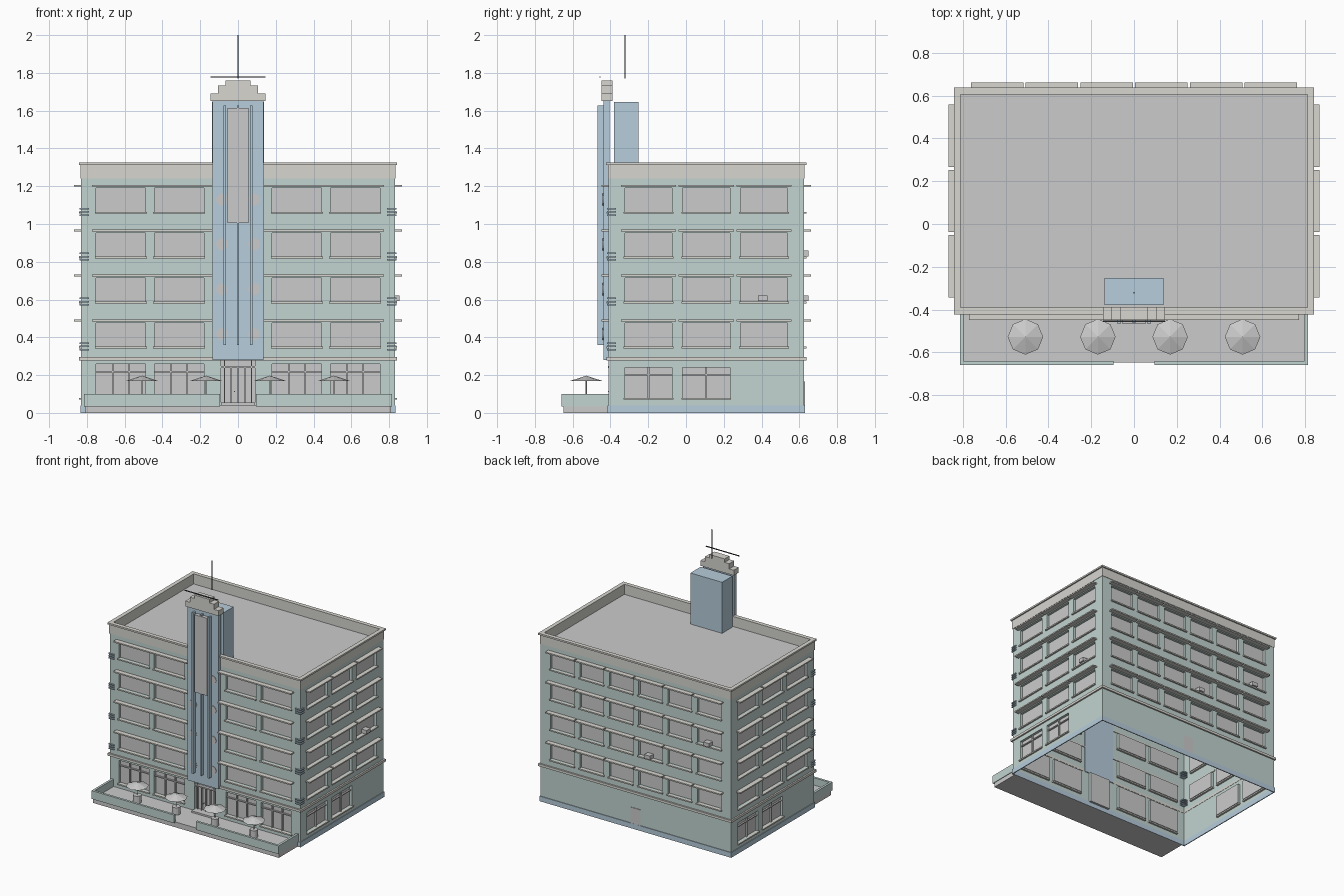
import bpy, bmesh, math
from mathutils import Vector

if "Cube" in bpy.data.objects:
    bpy.data.objects.remove(bpy.data.objects["Cube"])

HX, Y0, Y1 = 0.83, -0.41, 0.625
CY = (Y0 + Y1) / 2
FLOORS = [0.352 + 0.2375 * i for i in range(4)]
WIN_H = 0.125


def material(name, rgb):
    m = bpy.data.materials.new(name)
    m.diffuse_color = (*rgb, 1)
    m.use_nodes = True
    m.node_tree.nodes["Principled BSDF"].inputs["Base Color"].default_value = m.diffuse_color
    return m


TEAL = material("pale_teal", (0.54, 0.66, 0.63))
BLUE = material("pale_blue", (0.47, 0.61, 0.71))
CREAM = material("cream", (0.68, 0.67, 0.63))
DARK = material("dark_metal", (0.05, 0.05, 0.06))

parts = {}


def part(name, mat=None):
    if name not in parts:
        parts[name] = (bmesh.new(), mat)
    return parts[name][0]


def quad(bm, pts):
    bm.faces.new([bm.verts.new(p) for p in pts])


# facade frames: centre, direction along the wall, outward normal
FRONT = (Vector((0, Y0, 0)), Vector((1, 0, 0)), Vector((0, -1, 0)))
RIGHT = (Vector((HX, CY, 0)), Vector((0, 1, 0)), Vector((1, 0, 0)))
BACK = (Vector((0, Y1, 0)), Vector((-1, 0, 0)), Vector((0, 1, 0)))
LEFT = (Vector((-HX, CY, 0)), Vector((0, -1, 0)), Vector((-1, 0, 0)))


def at(f, u, d, z):
    return f[0] + f[1] * u + f[2] * d + Vector((0, 0, z))


def fbox(bm, f, u0, u1, d0, d1, z0, z1):
    v = [bm.verts.new(at(f, u, d, z)) for z in (z0, z1)
         for u, d in ((u0, d1), (u1, d1), (u1, d0), (u0, d0))]
    for idx in ((3, 2, 1, 0), (4, 5, 6, 7), (0, 1, 5, 4), (1, 2, 6, 5), (2, 3, 7, 6), (3, 0, 4, 7)):
        bm.faces.new([v[i] for i in idx])


WORLD = (Vector((0, 0, 0)), Vector((1, 0, 0)), Vector((0, -1, 0)))


def box(bm, x0, x1, y0, y1, z0, z1):
    fbox(bm, WORLD, x0, x1, -y1, -y0, z0, z1)


def ring(bm, out, inn, z0, z1):
    # rectangular band around the building
    def loop(o, z):
        return [Vector(p) for p in ((-HX - o, Y0 - o, z), (HX + o, Y0 - o, z),
                                    (HX + o, Y1 + o, z), (-HX - o, Y1 + o, z))]
    loops = [loop(out, z0), loop(out, z1), loop(inn, z1), loop(inn, z0)]
    for k in range(4):
        a, b = loops[k], loops[(k + 1) % 4]
        for i in range(4):
            j = (i + 1) % 4
            quad(bm, (a[i], a[j], b[j], b[i]))


def facade(f, half, openings, depth=0.02, ztop=1.25):
    # wall sheet with recessed openings and glass behind them
    bm, gl = part("walls", TEAL), part("window_glass")
    us = sorted({-half, half} | {o[k] for o in openings for k in (0, 1)})
    zs = sorted({0, ztop} | {o[k] for o in openings for k in (2, 3)})
    for a, b in zip(us, us[1:]):
        for c, d in zip(zs, zs[1:]):
            u, z = (a + b) / 2, (c + d) / 2
            if not any(o[0] < u < o[1] and o[2] < z < o[3] for o in openings):
                quad(bm, [at(f, *p) for p in ((a, 0, c), (b, 0, c), (b, 0, d), (a, 0, d))])
    for a, b, c, d in openings:
        rim = [(a, c), (b, c), (b, d), (a, d)]
        for (ua, za), (ub, zb) in zip(rim, rim[1:] + rim[:1]):
            quad(bm, [at(f, ua, 0, za), at(f, ua, -depth, za), at(f, ub, -depth, zb), at(f, ub, 0, zb)])
        quad(gl, [at(f, u, -depth, z) for u, z in rim])


def dress(f, half, centres, w, brows, ground=(), panes=2, gz=(0.08, 0.24), extra=()):
    ops = list(extra)
    for z in FLOORS:
        for c in centres:
            ops.append((c - w / 2, c + w / 2, z, z + WIN_H))
            fbox(part("window_sills", CREAM), f, c - w / 2 - 0.007, c + w / 2 + 0.007, -0.015, 0.012, z - 0.01, z)
        for a, b in brows:
            fbox(part("window_eyebrows", CREAM), f, a, b, -0.005, 0.038, z + 0.133, z + 0.143)
    for c in ground:
        a, b = c - w / 2, c + w / 2
        ops.append((a, b, *gz))
        fbox(part("window_sills", CREAM), f, a - 0.007, b + 0.007, -0.015, 0.012, gz[0] - 0.01, gz[0])
        bars = part("mullions")
        for i in range(1, panes):
            u = a + w * i / panes
            fbox(bars, f, u - 0.004, u + 0.004, -0.02, -0.008, *gz)
        zt = gz[0] + (gz[1] - gz[0]) * 0.76
        fbox(bars, f, a, b, -0.02, -0.008, zt - 0.004, zt + 0.004)
    facade(f, half, ops)


# four facades
dress(FRONT, HX, (-0.62, -0.312, 0.312, 0.62), 0.262, ((-0.773, -0.135), (0.135, 0.773)),
      ground=(-0.62, -0.312, 0.312, 0.62), panes=3, gz=(0.08, 0.26), extra=[(-0.09, 0.09, 0.05, 0.28)])
side = (-0.306, 0, 0.306)
side_brows = [(c - 0.146, c + 0.146) for c in side]
for f in (RIGHT, LEFT):
    dress(f, (Y1 - Y0) / 2, side, 0.25, side_brows, ground=side[:2])
cols = [0.256 * (i - 2.5) for i in range(6)]
dress(BACK, HX, cols, 0.205, [(c - 0.123, c + 0.123) for c in cols])

# bands around the building and the roof
ring(part("base_plinth", BLUE), 0.005, -0.002, 0, 0.04)
ring(part("belt_course", CREAM), 0.012, -0.002, 0.278, 0.297)
ring(part("parapet", CREAM), 0.003, -0.018, 1.24, 1.312)
ring(part("cornice", CREAM), 0.013, -0.019, 1.312, 1.325)
quad(part("roof"), [(x, y, 1.245) for x, y in ((-HX, Y0), (HX, Y0), (HX, Y1), (-HX, Y1))])

# stripes wrapping the front corners
for z in FLOORS:
    for k in (-1, 0, 1):
        zz = z + k * 0.017
        for s in (-1, 1):
            x = sorted((s * 0.79, s * 0.838))
            box(part("corner_stripes", BLUE), *x, Y0 - 0.008, Y0 + 0.04, zz - 0.004, zz + 0.004)

# tower slab, fins, blank panel, stepped cap, rear block
box(part("tower_slab", BLUE), -0.135, 0.135, -0.437, -0.405, 0.28, 1.65)
for x in (-0.07, 0, 0.07):
    d = -0.462 if x == 0 else -0.468
    box(part("tower_fins", BLUE), x - 0.0065, x + 0.0065, d, -0.43, 0.36, 1.627)
box(part("tower_panel"), -0.055, 0.055, -0.465, -0.435, 1.005, 1.615)
for w, za, zb in ((0.145, 1.65, 1.692), (0.105, 1.692, 1.733), (0.065, 1.733, 1.76)):
    box(part("tower_cap", CREAM), -w, w, -0.448, -0.388, za, zb)
box(part("tower_rear_block", BLUE), -0.138, 0.138, -0.38, -0.252, 1.24, 1.647)

# mast and cross bar
box(part("antenna_mast", DARK), -0.003, 0.003, -0.325, -0.319, 1.77, 2.0)
box(part("antenna_bar", DARK), -0.145, 0.145, -0.458, -0.452, 1.776, 1.782)

# entrance doors
door = part("entrance_doors")
for x in (-0.072, -0.037, 0, 0.037, 0.072):
    box(door, x - 0.003, x + 0.003, -0.405, -0.39, 0.05, 0.28 if abs(x) > 0.05 else 0.24)
box(door, -0.09, 0.09, -0.412, -0.39, 0.238, 0.247)
box(door, -0.022, -0.017, -0.412, -0.39, 0.11, 0.115)
box(part("entrance_step"), -0.09, 0.09, -0.45, -0.39, 0.035, 0.055)

# rear service door and air conditioners
box(part("rear_door"), -0.042, 0.042, 0.62, 0.629, 0.04, 0.165)
ac = part("air_conditioners")
for f, u, z in ((RIGHT, 0.298, 0.592), (BACK, 0.115, 0.592), (BACK, 0.63, 0.829)):
    fbox(ac, f, u - 0.025, u + 0.025, -0.02, 0.024, z, z + 0.03)

# terrace slab and low wall
box(part("terrace_slab"), -0.81, 0.81, -0.648, Y0, 0, 0.042)
for s in (-1, 1):
    wall = part("terrace_wall", TEAL)
    box(wall, *sorted((s * 0.095, s * 0.815)), -0.66, -0.642, 0.035, 0.1)
    box(wall, *sorted((s * 0.797, s * 0.815)), -0.642, Y0, 0.035, 0.1)

for name, (bm, mat) in parts.items():
    if name not in ("walls", "window_glass", "roof"):
        bmesh.ops.remove_doubles(bm, verts=bm.verts, dist=1e-6)
        bmesh.ops.recalc_face_normals(bm, faces=bm.faces)
    me = bpy.data.meshes.new(name)
    bm.to_mesh(me)
    bm.free()
    ob = bpy.data.objects.new(name, me)
    bpy.context.collection.objects.link(ob)
    if mat:
        me.materials.append(mat)


def cylinder(name, x, y, z0, z1, r0, r1, n, axis_y=False):
    bpy.ops.mesh.primitive_cone_add(vertices=n, radius1=r0, radius2=r1, depth=z1 - z0,
                                    location=(x, y, (z0 + z1) / 2))
    ob = bpy.context.object
    ob.name = name
    return ob


# umbrellas with tables
for x in (-0.508, -0.169, 0.169, 0.508):
    cylinder("umbrella_canopy", x, -0.528, 0.17, 0.197, 0.083, 0, 8)
    cylinder("umbrella_pole", x, -0.528, 0.04, 0.175, 0.003, 0.003, 6)
    cylinder("cafe_table", x, -0.528, 0.04, 0.1, 0.03, 0.03, 12)

# round portholes on the tower face
for z in FLOORS:
    for x in (-0.085, 0.085):
        bpy.ops.mesh.primitive_cylinder_add(vertices=20, radius=0.032, depth=0.008,
                                            location=(x, -0.437, z + 0.065), rotation=(math.pi / 2, 0, 0))
        bpy.context.object.name = "porthole"
